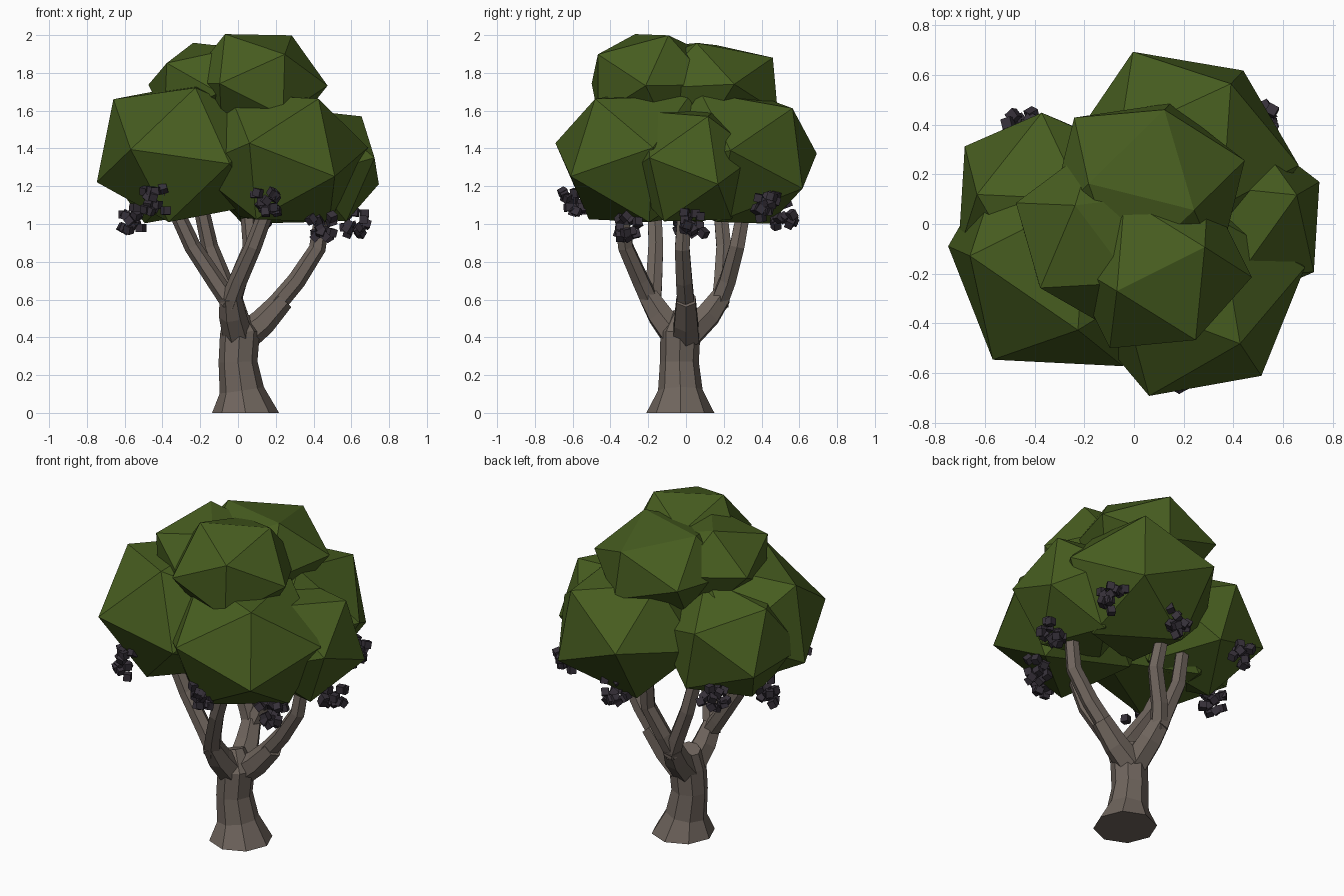
import bpy
import bmesh
import math
import random
from mathutils import Vector, Matrix, Euler

random.seed(4)

default_cube = bpy.data.objects.get("Cube")
if default_cube:
    bpy.data.objects.remove(default_cube, do_unlink=True)


def make_material(name, color):
    material = bpy.data.materials.new(name)
    material.use_nodes = True
    material.diffuse_color = (*color, 1)
    shader = next(n for n in material.node_tree.nodes if n.type == "BSDF_PRINCIPLED")
    shader.inputs["Base Color"].default_value = (*color, 1)
    shader.inputs["Roughness"].default_value = 0.9
    return material


leaf_green = make_material("leaf_green", (0.063, 0.11, 0.014))
bark_brown = make_material("bark_brown", (0.16, 0.13, 0.11))
berry_purple = make_material("berry_purple", (0.037, 0.03, 0.041))


def finish(name, bm, material):
    bmesh.ops.recalc_face_normals(bm, faces=bm.faces)
    mesh = bpy.data.meshes.new(name)
    bm.to_mesh(mesh)
    bm.free()
    mesh.materials.append(material)
    obj = bpy.data.objects.new(name, mesh)
    bpy.context.scene.collection.objects.link(obj)
    return obj


def frame(a, b):
    """Orthonormal frame lying symmetrically between two directions."""
    a, b = a.normalized(), b.normalized()
    x, y = (a + b).normalized(), (a - b).normalized()
    return Matrix((x, y, x.cross(y))).transposed()


def leaf_clump(name, flatness, center, corner_a, corner_b):
    """Flattened twenty-sided clump with two neighbouring corners at the given points."""
    center = Vector(center)
    flatten = Matrix.Diagonal((1, 1, flatness))
    a = flatten.inverted() @ (Vector(corner_a) - center)
    b = flatten.inverted() @ (Vector(corner_b) - center)
    bm = bmesh.new()
    bmesh.ops.create_icosphere(bm, subdivisions=1, radius=(a.length + b.length) / 2)
    bm.verts.ensure_lookup_table()
    first = bm.verts[0]
    neighbour = first.link_edges[0].other_vert(first)
    turn = flatten @ frame(a, b) @ frame(first.co, neighbour.co).transposed()
    bm.transform(Matrix.Translation(center) @ turn.to_4x4())
    finish(name, bm, leaf_green)


def limb(name, points, radii, sides):
    """Tapered prism following a path, with closed ends."""
    points = [Vector(p) for p in points]
    bm = bmesh.new()
    rings = []
    for i, (point, radius) in enumerate(zip(points, radii)):
        before, after = points[max(i - 1, 0)], points[min(i + 1, len(points) - 1)]
        tangent = (after - before).normalized()
        side = Vector((0, 1, 0)).cross(tangent).normalized()
        up = tangent.cross(side)
        ring = []
        for k in range(sides):
            angle = math.tau * k / sides
            offset = side * math.cos(angle) + up * math.sin(angle)
            ring.append(bm.verts.new(point + offset * radius))
        rings.append(ring)
    for low, high in zip(rings, rings[1:]):
        for k in range(sides):
            n = (k + 1) % sides
            bm.faces.new((low[k], low[n], high[n], high[k]))
    bm.faces.new(rings[0])
    bm.faces.new(rings[-1])
    return finish(name, bm, bark_brown)


def berry_cluster(name, center):
    """Hanging bunch of small tilted lumps."""
    bm = bmesh.new()
    for i in range(14):
        drop = Vector((random.uniform(-1, 1) * 0.058,
                       random.uniform(-1, 1) * 0.058,
                       random.uniform(-1, 1) * 0.06))
        tilt = Euler([random.uniform(0, math.pi) for axis in range(3)]).to_matrix()
        place = Matrix.Translation(Vector(center) + drop) @ tilt.to_4x4()
        bmesh.ops.create_cube(bm, size=0.042, matrix=place)
    finish(name, bm, berry_purple)


# Trunk: flared foot, narrow waist
trunk = limb("trunk",
             [(0.04, -0.03, 0), (0.02, -0.03, 0.12), (0, -0.035, 0.27),
              (0.01, -0.03, 0.42), (-0.02, -0.01, 0.53)],
             [0.18, 0.118, 0.103, 0.106, 0.06], 8)
# Level the foot on the ground
for vert in trunk.data.vertices[:8]:
    vert.co.z = 0

# Main boughs
bough_radii = [0.08, 0.072, 0.058]
limb("left_bough", [(0.03, 0, 0.4), (0.13, 0, 0.48), (0.24, 0, 0.6)], bough_radii, 6)
limb("front_bough", [(0, -0.05, 0.4), (-0.03, -0.14, 0.52), (-0.04, -0.2, 0.62)],
     bough_radii, 6)
limb("back_bough", [(0, 0, 0.4), (-0.02, 0.12, 0.52), (-0.04, 0.19, 0.62)],
     bough_radii, 6)

# Forks rising from the boughs into the foliage
fork_radii = [0.052, 0.049, 0.045, 0.038]
forks = {
    "left_fork": [(0.2, 0, 0.57), (0.31, -0.01, 0.7), (0.42, -0.02, 0.87), (0.47, 0, 1.2)],
    "front_fork_left": [(-0.05, -0.18, 0.57), (0, -0.24, 0.7), (0.08, -0.32, 0.88),
                        (0.2, -0.36, 1.2)],
    "front_fork_right": [(-0.03, -0.18, 0.57), (-0.1, -0.17, 0.67), (-0.24, -0.16, 0.88),
                         (-0.39, -0.17, 1.2)],
    "back_fork_left": [(-0.04, 0.17, 0.57), (0, 0.22, 0.7), (0.07, 0.27, 0.88),
                       (0.04, 0.33, 1.2)],
    "back_fork_right": [(-0.03, 0.18, 0.57), (-0.07, 0.19, 0.68), (-0.15, 0.2, 0.88),
                        (-0.22, 0.17, 1.2)],
}
for name, path in forks.items():
    limb(name, path, fork_radii, 6)

# Lower ring of foliage
leaf_clump("foliage_front_right", 0.84, (-0.28, -0.13, 1.38), (-0.57, -0.53, 1.39), (-0.76, -0.1, 1.22))
leaf_clump("foliage_front_left", 0.86, (0.22, -0.25, 1.35), (0.08, -0.67, 1.42), (0.52, -0.64, 1.25))
leaf_clump("foliage_left", 0.95, (0.42, 0.02, 1.31), (0.72, -0.19, 1.35), (0.75, 0.17, 1.21))
leaf_clump("foliage_back_left", 0.86, (0.19, 0.26, 1.35), (0.01, 0.67, 1.37), (0.45, 0.64, 1.18))
leaf_clump("foliage_back_right", 0.87, (-0.35, 0.08, 1.34), (-0.36, 0.45, 1.51), (-0.68, 0.3, 1.26))

# Crown foliage
leaf_clump("crown_front_left", 0.82, (0.1, -0.18, 1.74), (-0.07, -0.27, 2), (0.29, -0.09, 2))
leaf_clump("crown_back", 0.66, (0.05, 0.13, 1.72), (0.13, 0.48, 1.89), (0.42, 0.25, 1.74))
leaf_clump("crown_right", 0.72, (-0.13, -0.05, 1.72), (-0.48, 0.08, 1.74), (-0.38, -0.25, 1.85))

# Berry bunches under the foliage
bunches = [(0.62, 0.04, 1.01), (0.44, -0.31, 0.99), (0.15, -0.6, 1.12), (0.52, 0.42, 1.09),
           (-0.46, 0.39, 1.11), (-0.57, 0, 1.03), (0.13, 0.51, 1.05), (-0.44, -0.47, 1.13)]
for number, spot in enumerate(bunches, 1):
    berry_cluster(f"berry_bunch_{number}", spot)
